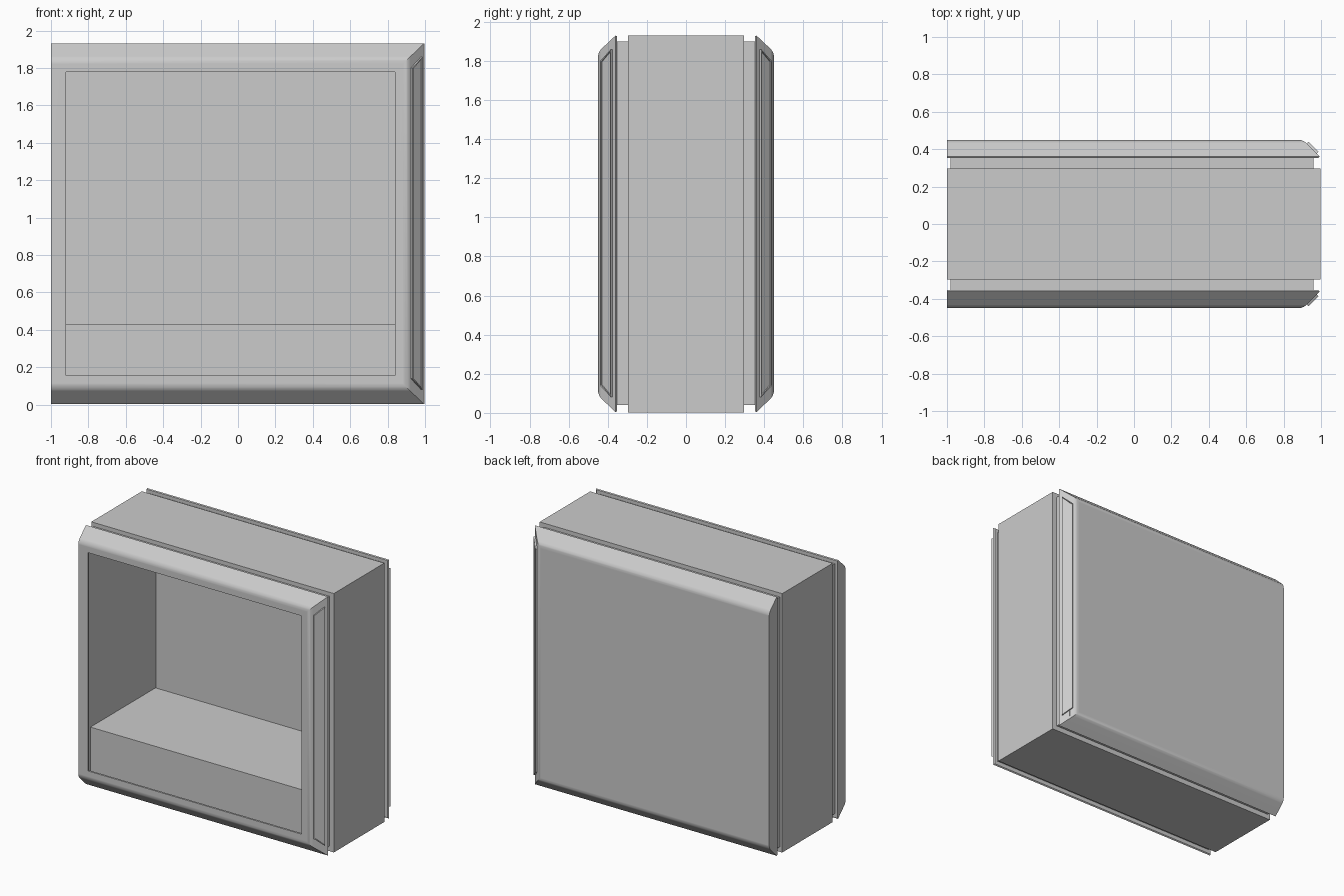
import bpy, bmesh
from mathutils import Vector

if "Cube" in bpy.data.objects:
    bpy.data.objects.remove(bpy.data.objects["Cube"])


def make_object(name, bm):
    bmesh.ops.recalc_face_normals(bm, faces=bm.faces[:])
    mesh = bpy.data.meshes.new(name)
    bm.to_mesh(mesh)
    bm.free()
    ob = bpy.data.objects.new(name, mesh)
    bpy.context.collection.objects.link(ob)
    return ob


def activate(ob):
    bpy.ops.object.select_all(action='DESELECT')
    ob.select_set(True)
    bpy.context.view_layer.objects.active = ob


def loft(bm, rings):
    """Closed solid through rings with equal vertex counts."""
    loops = [[bm.verts.new(p) for p in ring] for ring in rings]
    for a, b in zip(loops, loops[1:]):
        n = len(a)
        for i in range(n):
            bm.faces.new((a[i], a[(i + 1) % n], b[(i + 1) % n], b[i]))
    bm.faces.new(loops[0])
    return bm.faces.new(loops[-1]), loops


def rect(x0, x1, z0, z1, y):
    return [(x0, y, z0), (x1, y, z0), (x1, y, z1), (x0, y, z1)]


def solid(name, rings):
    bm = bmesh.new()
    loft(bm, rings)
    return make_object(name, bm)


def box(name, x0, x1, y0, y1, z0, z1):
    return solid(name, [rect(x0, x1, z0, z1, y0), rect(x0, x1, z0, z1, y1)])


def slab(name, s):
    """Cover with sloped top, bottom and right edges; s = -1 front, 1 back."""
    bm = bmesh.new()
    _, loops = loft(bm, [rect(-1, 0.985, 0.01, 1.925, s * 0.352),
                         rect(-1, 0.993, 0.003, 1.93, s * 0.36),
                         rect(-1, 0.905, 0.09, 1.845, s * 0.45)])
    f = loops[-1]
    edges = [bm.edges.get((f[i], f[i + 1])) for i in range(3)]
    bmesh.ops.bevel(bm, geom=edges, offset=0.024, segments=5, profile=0.5,
                    affect='EDGES')
    return make_object(name, bm)


def strip(name, s):
    """Raised rim with a sunken plate on the right slope."""
    n = Vector((1, s, 0)).normalized()
    base = [Vector(p) for p in ((0.924, s * 0.431, 0.14), (0.978, s * 0.377, 0.082),
                                (0.978, s * 0.377, 1.858), (0.924, s * 0.431, 1.80))]
    bm = bmesh.new()
    top, _ = loft(bm, [[p - n * 0.004 for p in base], [p + n * 0.012 for p in base]])
    bmesh.ops.recalc_face_normals(bm, faces=bm.faces[:])
    bmesh.ops.inset_region(bm, faces=[top], thickness=0.008)
    bmesh.ops.inset_region(bm, faces=[top], thickness=0.001)
    bmesh.ops.translate(bm, verts=top.verts[:], vec=-n * 0.007)
    return make_object(name, bm)


# Main casing, necks and covers
casing = box("casing", -1, 0.997, -0.297, 0.297, 0.003, 1.93)
front_neck = box("front_neck", -0.98, 0.96, -0.352, -0.297, 0.04, 1.90)
back_neck = box("back_neck", -0.98, 0.96, 0.297, 0.352, 0.04, 1.90)
front_frame = slab("front_frame", -1)
back_cover = slab("back_cover", 1)

# Hollow interior, wider than the window cut in the front
cavity = solid("cavity_cutter", [rect(-0.97, 0.885, 0.11, 1.825, -0.436),
                                 rect(-0.97, 0.95, 0.05, 1.89, -0.352),
                                 rect(-0.97, 0.95, 0.05, 1.89, 0.352),
                                 rect(-0.97, 0.90, 0.10, 1.84, 0.42)])
window = box("window_cutter", -0.92, 0.84, -0.6, -0.38, 0.155, 1.78)
cuts = [(ob, cavity) for ob in (casing, front_neck, back_neck, front_frame, back_cover)]
for ob, cutter in cuts + [(front_frame, window)]:
    m = ob.modifiers.new("cut", 'BOOLEAN')
    m.operation = 'DIFFERENCE'
    m.solver = 'EXACT'
    m.object = cutter
    activate(ob)
    bpy.ops.object.modifier_apply(modifier=m.name)
for cutter in (cavity, window):
    bpy.data.objects.remove(cutter)

# Block forming the compartment floor, set behind the frame
box("floor_block", -0.975, 0.94, -0.35, 0.415, 0.075, 0.43)

# Side strips
strip("front_side_strip", -1)
strip("back_side_strip", 1)

# Smooth rounded covers
for ob in (front_frame, back_cover):
    activate(ob)
    bpy.ops.object.shade_smooth_by_angle(angle=0.5)
    w = ob.modifiers.new("clean_shading", 'WEIGHTED_NORMAL')
    w.keep_sharp = True
